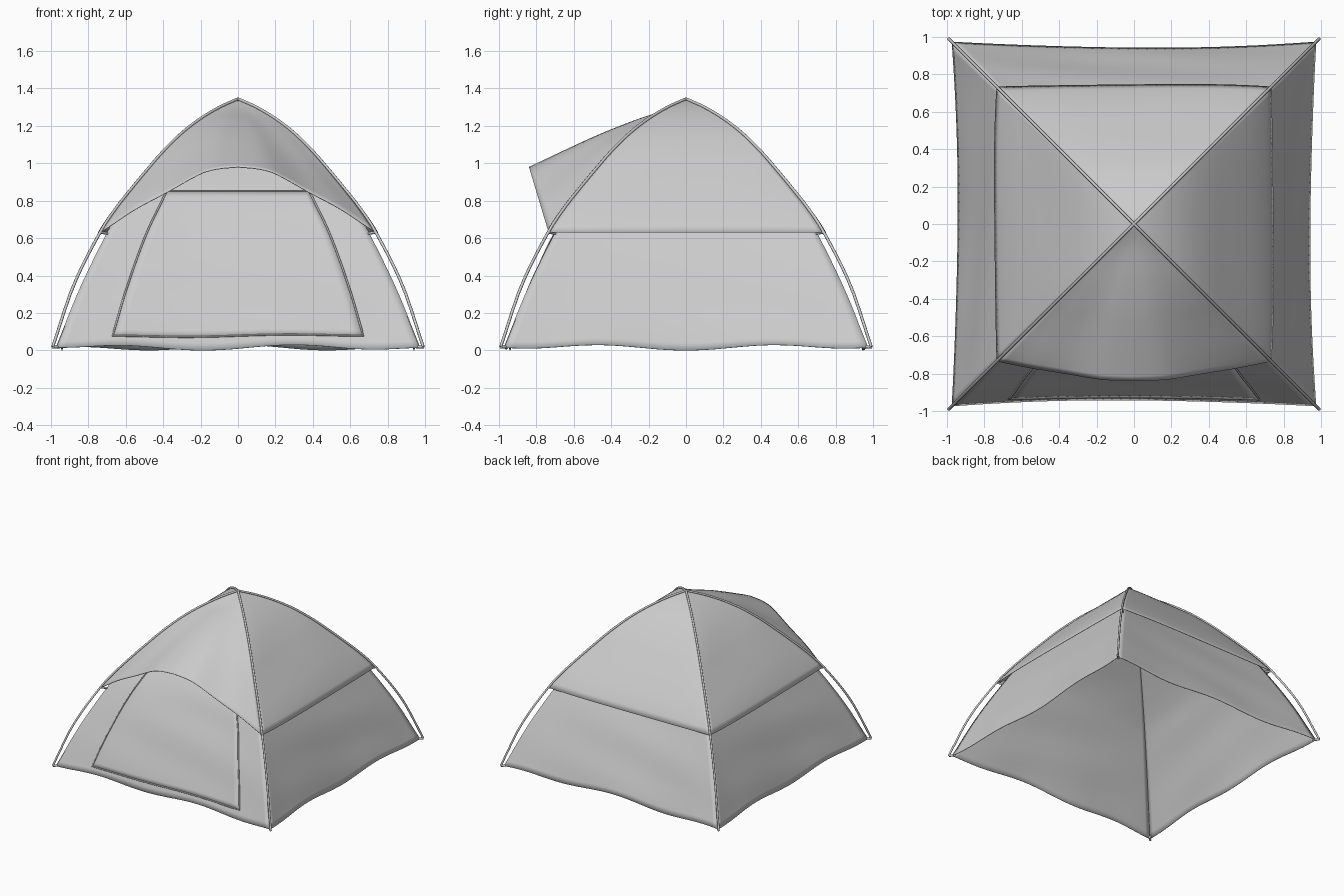
import bpy, bmesh, math
from mathutils import Vector, Matrix

if "Cube" in bpy.data.objects:
    bpy.data.objects.remove(bpy.data.objects["Cube"])

# (key, value) profiles
POLE = [(0, 1.345), (.1, 1.300), (.2, 1.240), (.3, 1.163), (.4, 1.065), (.47, .985),
        (.57, .865), (.66, .75), (.735, .635), (.88, .345), (.99, .02)]      # half width -> z
INNER = [(0, .975), (.32, .85), (.63, .70), (.76, .622), (.98, .445), (1.17, .26), (1.31, 0)]  # z -> half width
AWN_Z = [(0, 1.345), (.11, 1.293), (.3, 1.225), (.485, 1.15), (.84, .985)]    # forward reach -> z
AWN_W = [(0, 1), (.15, .97), (.27, .90), (.52, .61), (.75, .35), (.93, .10), (1, 0)]  # across -> lift
DOOR_X = [(.075, .67), (.33, .595), (.62, .49), (.85, .38)]                   # z -> half width


def interp(tab, t):
    """Smooth cubic interpolation through a small table."""
    n = len(tab)
    t = min(max(t, tab[0][0]), tab[-1][0])
    i = next(k for k in range(n - 1) if t <= tab[k + 1][0])

    def slope(k):
        a, b = tab[max(k - 1, 0)], tab[min(k + 1, n - 1)]
        return (b[1] - a[1]) / (b[0] - a[0])
    (x0, y0), (x1, y1) = tab[i], tab[i + 1]
    h = x1 - x0
    s = (t - x0) / h
    return ((2*s**3 - 3*s*s + 1) * y0 + (s**3 - 2*s*s + s) * h * slope(i)
            + (3*s*s - 2*s**3) * y1 + (s**3 - s*s) * h * slope(i + 1))


def wall_point(u, z):
    """Inner wall facing -y, sagging slightly between the corners."""
    s = interp(INNER, z)
    sag = (.032 - .018 * min(z / .7, 1)) * (1 - u*u) * min(1, s / .3)
    ripple = .004 * math.sin(17*z + 2*u) * (1 - u*u) * min(1, s / .3)
    return Vector((u * s, -(s - sag + ripple), z))


def wall(u, v, phase=0):
    p = wall_point(u, 1.31 * v)
    p.z += (1 - v)**6 * (.015 - .015 * math.cos(math.pi * 2 * u + phase) * (1 - u**4))
    return p


def fly(u, v):
    s = .735 * v
    bow = (.010 + .004 * math.sin(9 * v + 2 * u)) * (1 - u**4) * v
    return Vector((u * s, -s - bow, interp(POLE, s) - .004))


def awning(u, v):
    w = interp(AWN_W, abs(u))
    s = .735 * v
    y = -(s * (1 - w) + .84 * v * w)
    z = interp(POLE, s) * (1 - w) + interp(AWN_Z, .84 * v) * w
    return Vector((u * s, y, z - .004))


def door(u, v):
    z = .075 + .775 * v
    p = wall_point(u * interp(DOOR_X, z) / interp(INNER, z), z)
    p.z += .008 * math.sin(3 * u) * (1 - v) * (1 - u*u)
    return p + Vector((0, -.006, .003))


def sheet(name, fn, turn=0, nu=40, nv=32, thick=.004):
    """Cloth panel from a surface function, turned about z by quarter turns."""
    bm = bmesh.new()
    rows = [[bm.verts.new(fn(-1 + 2*i/nu, j/nv)) for i in range(nu + 1)] for j in range(nv + 1)]
    for a, b in zip(rows, rows[1:]):
        for i in range(nu):
            bm.faces.new((a[i], a[i+1], b[i+1], b[i]))
    bmesh.ops.remove_doubles(bm, verts=bm.verts, dist=1e-5)
    bmesh.ops.recalc_face_normals(bm, faces=bm.faces)
    bm.faces.ensure_lookup_table()
    if sum(f.normal.y for f in bm.faces) > 0:
        bmesh.ops.reverse_faces(bm, faces=bm.faces)
    bmesh.ops.transform(bm, matrix=Matrix.Rotation(turn * math.pi / 2, 4, 'Z'), verts=bm.verts)
    me = bpy.data.meshes.new(name)
    bm.to_mesh(me)
    bm.free()
    me.shade_smooth()
    ob = bpy.data.objects.new(name, me)
    bpy.context.collection.objects.link(ob)
    mod = ob.modifiers.new("thickness", 'SOLIDIFY')
    mod.thickness = thick
    return ob


def tube(name, pts, radius, cyclic=False):
    cu = bpy.data.curves.new(name, 'CURVE')
    cu.dimensions = '3D'
    cu.bevel_depth = radius
    cu.bevel_resolution = 2
    cu.use_fill_caps = True
    sp = cu.splines.new('POLY')
    sp.points.add(len(pts) - 1)
    for q, p in zip(sp.points, pts):
        q.co = (*p, 1)
    sp.use_cyclic_u = cyclic
    ob = bpy.data.objects.new(name, cu)
    bpy.context.collection.objects.link(ob)
    return ob


# inner tent walls and fly panels, one per side
for k, side in enumerate(("front", "right", "back", "left")):
    phase = 1.2 if k == 0 else math.pi * (k == 2)
    sheet(side + "_inner_wall", lambda u, v: wall(u, v, phase), k)
    sheet(side + "_fly_panel", awning if k == 0 else fly, k)

# door panel with its zip seam
sheet("door_panel", door, nu=24, nv=24)
edge = ([door(-1 + i/12, 0) for i in range(24)] + [door(1, i/24) for i in range(24)]
        + [door(1 - i/12, 1) for i in range(24)] + [door(-1, 1 - i/24) for i in range(24)])
tube("door_zip", edge, .005, True)

# crossed poles
for name, sx in (("pole_a", 1), ("pole_b", -1)):
    half = [.99 * i / 32 for i in range(-32, 33)]
    tube(name, [(sx * d, d, interp(POLE, abs(d))) for d in half], .008)

# corner straps and fly tabs joining the cloth to the poles
for sx in (-1, 1):
    for sy in (-1, 1):
        tube("corner_strap", [(sx*.955, sy*.955, .018), (sx*.99, sy*.99, .018)], .009)
        tube("fly_tab", [(sx*.70, sy*.70, .625), (sx*.737, sy*.737, .632)], .008)
